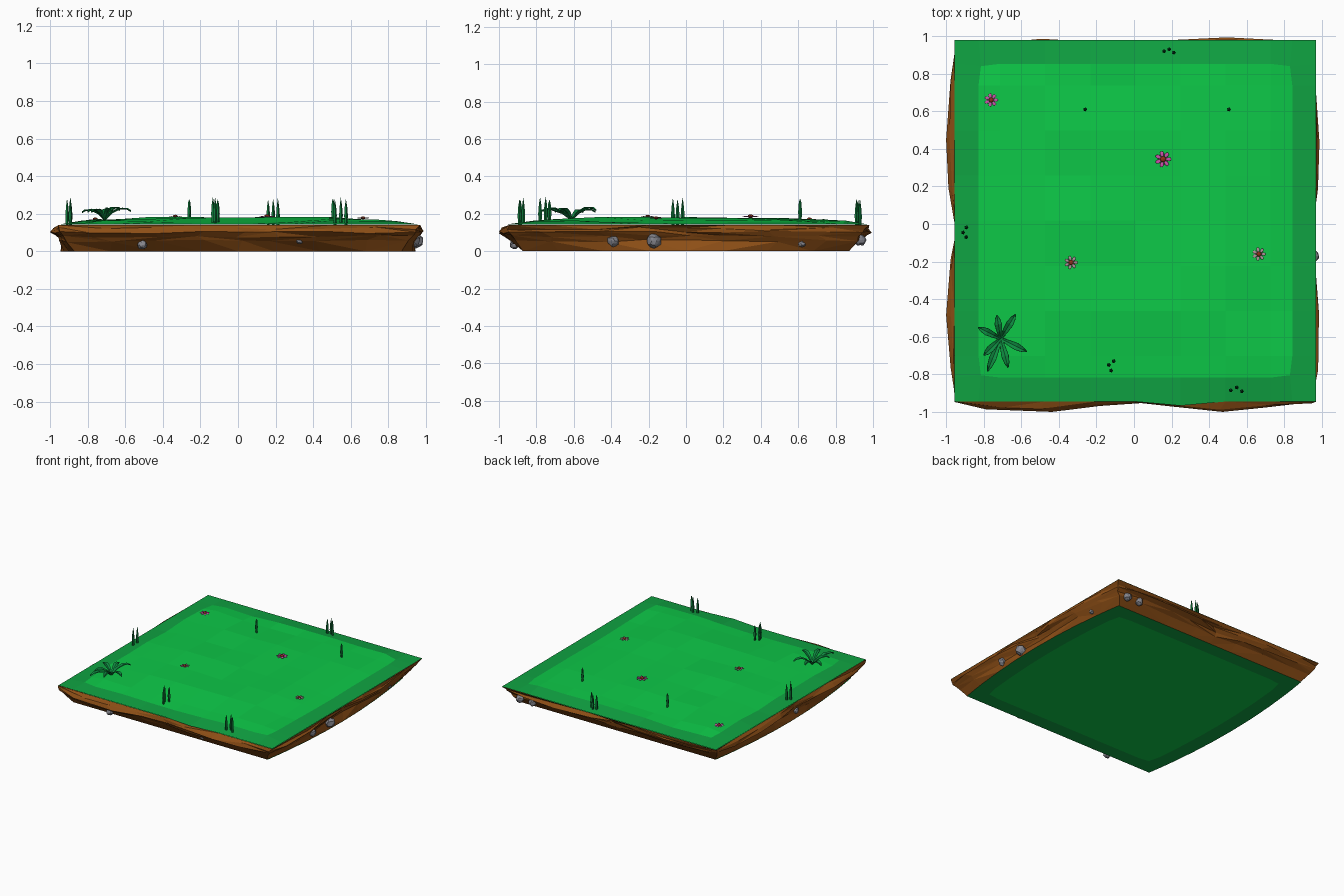
import bpy, bmesh, math, random
from mathutils import Vector, Matrix

random.seed(4)
cube = bpy.data.objects.get("Cube")
if cube:
    bpy.data.objects.remove(cube, do_unlink=True)


def material(name, rgb):
    m = bpy.data.materials.new(name)
    m.use_nodes = True
    m.diffuse_color = (*rgb, 1)
    m.node_tree.nodes["Principled BSDF"].inputs["Base Color"].default_value = (*rgb, 1)
    return m


GRASS = material("bright grass", (0.004, 0.58, 0.064))
EDGE = material("grass border", (0.005, 0.37, 0.055))
SOIL = material("brown soil", (0.27, 0.078, 0.008))
STONE = material("grey stone", (0.24, 0.24, 0.27))
PINK = material("pink petal", (0.62, 0.085, 0.42))
PALE = material("pale petal", (0.45, 0.30, 0.34))
CENTRE = material("flower centre", (0.28, 0.03, 0.01))
BLADE = material("grass blade", (0.004, 0.19, 0.04))
FERN = material("fern leaf", (0.004, 0.25, 0.05))

CX, CY = 0.0075, 0.0175


def finish(bm, name, *mats):
    me = bpy.data.meshes.new(name)
    bm.to_mesh(me)
    bm.free()
    ob = bpy.data.objects.new(name, me)
    for m in mats:
        me.materials.append(m)
    bpy.context.collection.objects.link(ob)
    return ob


def height(x, y):
    r = max(abs(x), abs(y))
    return 0.14 + 0.036 * min(1, (0.97 - r) / 0.45) ** 0.7 if r < 0.97 else 0.14


# Gridded turf sheet with a darker border ring, used above and below
def turf(name, place, flip):
    half = [0.24, 0.48, 0.72, 0.835, 0.9625]
    line = [-v for v in reversed(half)] + [0] + half
    n = len(line)
    bm = bmesh.new()
    rows = []
    for j, y in enumerate(line):
        row = []
        for i, x in enumerate(line):
            soft = 0.985 if i in (1, n - 2) and j in (1, n - 2) else 1
            rim = i in (0, n - 1) or j in (0, n - 1)
            row.append(bm.verts.new(place(x * soft, y * soft, rim)))
        rows.append(row)
    for j in range(n - 1):
        for i in range(n - 1):
            quad = [rows[j][i], rows[j][i + 1], rows[j + 1][i + 1], rows[j + 1][i]]
            f = bm.faces.new(quad[::-1] if flip else quad)
            f.material_index = int(i in (0, n - 2) or j in (0, n - 2))
    finish(bm, name, GRASS, EDGE)


def place_top(x, y, rim):
    droop = 0.022 if y < -0.96 and abs(x - 0.24) < 0.01 else 0
    noise = 0 if rim else random.uniform(-0.009, 0.009)
    return (x + CX, y + CY - droop, height(x, y) + noise)


def place_bottom(x, y, rim):
    flare = 0.905 + 0.08 * (1 - y * y)
    return (x * flare, y * 0.905, 0)


turf("turf_top", place_top, False)
turf("turf_underside", place_bottom, True)

# Craggy soil walls: stacked loops with two bulges per side and a middle notch
LEVELS = [(0.14, 0.9625, 0), (0.122, 0.955, 0.03), (0.102, 0.948, 0.05),
          (0.08, 0.93, 0.035), (0.055, 0.912, 0.02), (0.0, 0.871, 0)]
STEPS = [-1, -0.78, -0.5, -0.22, 0, 0.22, 0.5, 0.78]
STRENGTH = [1, 0.85, 0.8, 1]
bm = bmesh.new()
loops = []
for k, (z, half, bulge) in enumerate(LEVELS):
    loop = []
    inner = 0 < k < len(LEVELS) - 1
    for side in range(4):
        turn = Matrix.Rotation(side * math.pi / 2, 3, "Z")
        for u in STEPS:
            out = half + bulge * STRENGTH[side] * math.sin(math.pi * abs(u))
            if k > 3 and side % 2:
                out += 0.075 * (1 - u * u) * (1 if k == 5 else 0.25)
            dz = 0
            if inner:
                out += random.uniform(-0.014, 0.008)
                dz = random.uniform(-0.007, 0.007)
            slide = half * u + (random.uniform(-0.05, 0.05) if inner and u > -1 else 0)
            p = turn @ Vector((slide, -out, z + dz))
            if k == 0:
                p += Vector((CX, CY, 0))
            p.x, p.y = max(-1, min(1, p.x)), max(-1, min(1, p.y))
            loop.append(bm.verts.new(p))
    loops.append(loop)
for upper, lower in zip(loops, loops[1:]):
    n = len(upper)
    for i in range(n):
        a, b, c, d = upper[i], lower[i], lower[(i + 1) % n], upper[(i + 1) % n]
        if random.random() < 0.5:
            bm.faces.new((a, b, c)), bm.faces.new((a, c, d))
        else:
            bm.faces.new((a, b, d)), bm.faces.new((b, c, d))
finish(bm, "soil_walls", SOIL)

# Stones stuck in the walls
STONES = [(-0.51, -0.92, 0.035, 0.026), (0.325, -0.92, 0.057, 0.02),
          (-0.925, -0.08, 0.055, 0.028), (0.94, -0.39, 0.055, 0.032),
          (0.945, -0.17, 0.055, 0.04), (0.92, 0.62, 0.045, 0.024),
          (0.84, 0.93, 0.06, 0.033), (0.73, 0.93, 0.06, 0.03)]
for x, y, z, r in STONES:
    bm = bmesh.new()
    bmesh.ops.create_icosphere(bm, subdivisions=2, radius=r)
    for v in bm.verts:
        v.co = v.co * random.uniform(0.82, 1.08) + Vector((x, y, z))
    finish(bm, "stone", STONE)


# Tall spindle-shaped blades, singly and in threes
def blade(x, y):
    bm = bmesh.new()
    base = height(x, y) - 0.01
    rings = []
    for z, r in ((base, 0.008), (base + 0.05, 0.011), (base + 0.1, 0.007)):
        rings.append([bm.verts.new((x + r * math.cos(a * math.pi / 2.5),
                                    y + r * math.sin(a * math.pi / 2.5), z)) for a in range(5)])
    tip = bm.verts.new((x, y, 0.285 + random.uniform(-0.01, 0.005)))
    for i in range(5):
        j = (i + 1) % 5
        for lo, hi in zip(rings, rings[1:]):
            bm.faces.new((lo[i], lo[j], hi[j], hi[i]))
        bm.faces.new((rings[-1][i], rings[-1][j], tip))
    finish(bm, "grass_blade", BLADE)


for x, y in [(0.16, 0.92), (0.187, 0.93), (0.212, 0.912), (-0.26, 0.61), (0.505, 0.61),
             (-0.892, -0.018), (-0.91, -0.045), (-0.893, -0.07),
             (-0.108, -0.73), (-0.134, -0.75), (-0.122, -0.78),
             (0.515, -0.885), (0.547, -0.87), (0.574, -0.89)]:
    blade(x, y)

# Fern: arching folded leaves around one root
ROOT = Vector((-0.71, -0.61, 0.165))
TIPS = [(-0.83, -0.55), (-0.73, -0.485), (-0.63, -0.48), (-0.57, -0.68),
        (-0.67, -0.765), (-0.78, -0.785), (-0.80, -0.70)]
PROFILE = [(0, 0.006, 0), (0.3, 0.014, 0.042), (0.6, 0.019, 0.062), (0.85, 0.012, 0.06), (1, 0.001, 0.048)]
bm = bmesh.new()
for tx, ty in TIPS:
    run = Vector((tx, ty, ROOT.z)) - ROOT
    across = Vector((-run.y, run.x, 0)).normalized()
    lift = random.uniform(0.85, 1.15)
    rows = []
    for t, w, z in PROFILE:
        mid = ROOT + run * t + Vector((0, 0, z * lift))
        rows.append([bm.verts.new(mid + across * w * s + Vector((0, 0, 0.006 * abs(s))))
                     for s in (-1, 0, 1)])
    for p, q in zip(rows, rows[1:]):
        for i in (0, 1):
            bm.faces.new((p[i + 1], p[i], q[i], q[i + 1]))
leaves = finish(bm, "fern", FERN)
thick = leaves.modifiers.new("thickness", "SOLIDIFY")
thick.thickness = 0.003


# Flowers: a ring of petals around a small domed centre
def flower(x, y, r, petal):
    z = height(x, y) + 0.008
    bm = bmesh.new()
    for i in range(7):
        m = (Matrix.Translation((x, y, z)) @ Matrix.Rotation(i * math.tau / 7, 4, "Z")
             @ Matrix.Translation((r * 0.64, 0, 0.002)) @ Matrix.Diagonal((1, 0.72, 0.15, 1)))
        bmesh.ops.create_icosphere(bm, subdivisions=1, radius=r * 0.37, matrix=m)
    count = len(bm.faces)
    m = Matrix.Translation((x, y, z + 0.003)) @ Matrix.Diagonal((1, 1, 0.6, 1))
    bmesh.ops.create_icosphere(bm, subdivisions=2, radius=r * 0.36, matrix=m)
    bm.faces.ensure_lookup_table()
    for f in bm.faces[count:]:
        f.material_index = 1
    finish(bm, "flower", petal, CENTRE)


flower(-0.76, 0.66, 0.037, PINK)
flower(0.155, 0.345, 0.045, PINK)
flower(-0.335, -0.205, 0.037, PALE)
flower(0.665, -0.16, 0.037, PALE)
